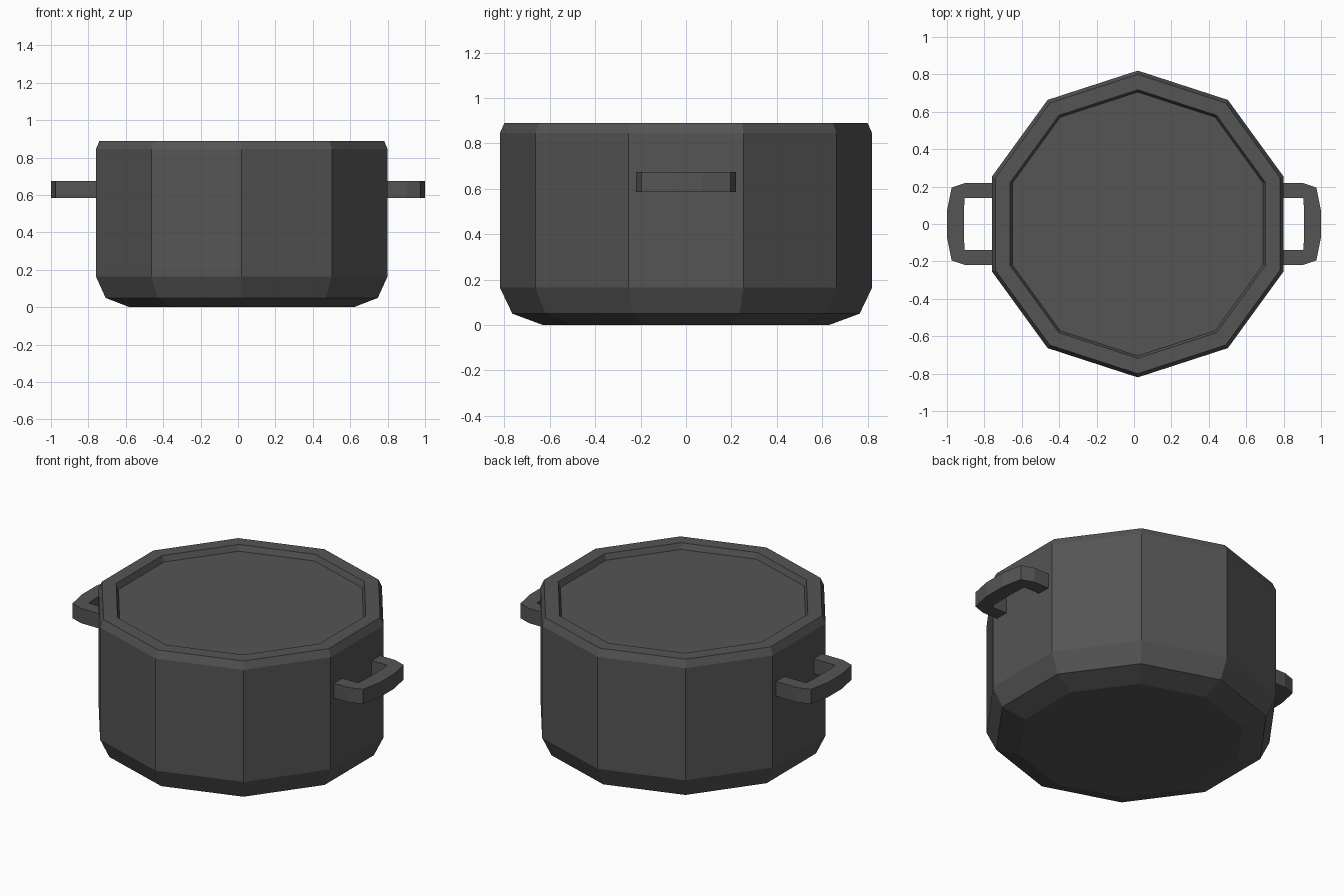
import bpy, bmesh, math

if "Cube" in bpy.data.objects:
    bpy.data.objects.remove(bpy.data.objects["Cube"])

SIDES = 10
POT_X = 0.02  # the pot sits slightly off-centre between the handles

dark = bpy.data.materials.new("dark_iron")
dark.diffuse_color = (0.09, 0.09, 0.09, 1)
dark.use_nodes = True
dark.node_tree.nodes["Principled BSDF"].inputs["Base Color"].default_value = dark.diffuse_color


def finish(name, bm):
    bmesh.ops.recalc_face_normals(bm, faces=bm.faces)
    mesh = bpy.data.meshes.new(name)
    bm.to_mesh(mesh)
    bm.free()
    mesh.materials.append(dark)
    obj = bpy.data.objects.new(name, mesh)
    bpy.context.collection.objects.link(obj)
    return obj


def lathe(name, profile):
    """Ten-sided closed solid from (radius, z) rings, bottom to top."""
    bm = bmesh.new()
    rings = []
    for r, z in profile:
        rings.append([bm.verts.new((POT_X + r * math.cos(a), r * math.sin(a), z))
                      for a in (math.pi / 2 + math.tau * i / SIDES for i in range(SIDES))])
    for lo, hi in zip(rings, rings[1:]):
        for i in range(SIDES):
            j = (i + 1) % SIDES
            bm.faces.new((lo[i], lo[j], hi[j], hi[i]))
    bm.faces.new(rings[0][::-1])
    bm.faces.new(rings[-1])
    return finish(name, bm)


def handle(name, side):
    """Squared loop: outer and inner outlines swept through a flat bar."""
    outer = [(0.76, 0.22), (0.90, 0.22), (0.975, 0.195), (1.0, 0.07)]
    inner = [(0.76, 0.14), (0.90, 0.14), (0.905, 0.135), (0.91, 0.07)]
    outer += [(x, -y) for x, y in reversed(outer)]
    inner += [(x, -y) for x, y in reversed(inner)]
    bm = bmesh.new()
    sections = []
    for (ox, oy), (ix, iy) in zip(outer, inner):
        sections.append([bm.verts.new((side * x, y, z)) for x, y, z in
                         ((ox, oy, 0.585), (ox, oy, 0.675), (ix, iy, 0.675), (ix, iy, 0.585))])
    for a, b in zip(sections, sections[1:]):
        for i in range(4):
            j = (i + 1) % 4
            bm.faces.new((a[i], a[j], b[j], b[i]))
    bm.faces.new(sections[0])
    bm.faces.new(sections[-1])
    return finish(name, bm)


# Pot body with bevelled base, bevelled rim and shallow recessed top
lathe("pot_body", [(0.63, 0), (0.765, 0.05), (0.82, 0.165), (0.82, 0.845),
                   (0.80, 0.89), (0.718, 0.89), (0.705, 0.855)])

# Side handles
handle("right_handle", 1)
handle("left_handle", -1)
